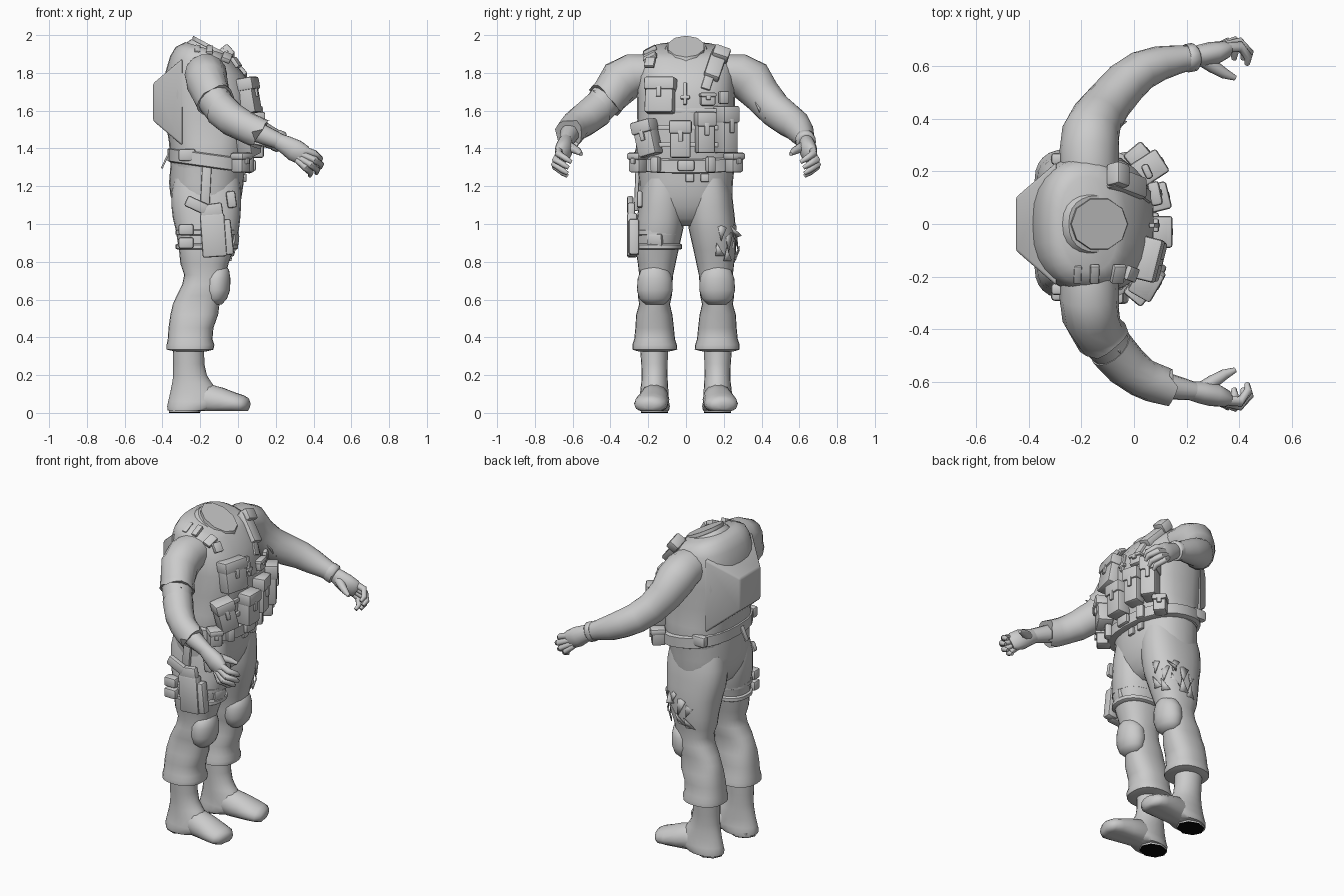
import bpy, bmesh, math, random
from mathutils import Vector, Euler

random.seed(4)


def material(name, v):
    m = bpy.data.materials.new(name)
    m.diffuse_color = (v, v, v, 1)
    return m


GREY = material("plain grey", 0.6)
BLACK = material("sole black", 0.002)


def finish(name, bm, mat=GREY, angle=50):
    bmesh.ops.recalc_face_normals(bm, faces=bm.faces)
    me = bpy.data.meshes.new(name)
    bm.to_mesh(me)
    bm.free()
    me.materials.append(mat)
    ob = bpy.data.objects.new(name, me)
    bpy.context.collection.objects.link(ob)
    bpy.ops.object.select_all(action='DESELECT')
    ob.select_set(True)
    bpy.context.view_layer.objects.active = ob
    bpy.ops.object.shade_smooth_by_angle(angle=math.radians(angle))
    return ob


def skin(name, rings, angle=50):
    """Bridge a list of point rings and cap both ends."""
    bm = bmesh.new()
    vs = [[bm.verts.new(p) for p in r] for r in rings]
    n = len(vs[0])
    for a, b in zip(vs, vs[1:]):
        for i in range(n):
            bm.faces.new((a[i], a[(i + 1) % n], b[(i + 1) % n], b[i]))
    bm.faces.new(vs[0])
    bm.faces.new(vs[-1])
    return finish(name, bm, angle=angle)


def loft(name, rows, n=24, power=0.85):
    """Horizontal rings: z, x0, x1, y0, y1, optional tilt along x."""
    rings = []
    for z, x0, x1, y0, y1, *tilt in rows:
        ring = []
        for i in range(n):
            c, s = math.cos(i * math.tau / n), math.sin(i * math.tau / n)
            dx = math.copysign(abs(c) ** power, c) * (x1 - x0) / 2
            dy = math.copysign(abs(s) ** power, s) * (y1 - y0) / 2
            ring.append(((x0 + x1) / 2 + dx, (y0 + y1) / 2 + dy, z + (tilt[0] * dx if tilt else 0)))
        rings.append(ring)
    return skin(name, rings)


def tube(name, rows, side=1, n=14, floor=None, jag=0):
    """Rings along a path: x, y, z, width radius, height radius."""
    pts = [Vector((r[0], r[1] * side, r[2])) for r in rows]
    rings = []
    for k, p in enumerate(pts):
        t = (pts[min(k + 1, len(pts) - 1)] - pts[max(k - 1, 0)]).normalized()
        a = t.cross(Vector((0, 0, 1))).normalized()
        b = a.cross(t)
        ring = []
        for i in range(n):
            w = i * math.tau / n
            q = p + a * math.cos(w) * rows[k][3] + b * math.sin(w) * rows[k][4]
            if jag and k == len(pts) - 1:
                q += t * random.uniform(-jag, jag)
            if floor is not None:
                q.z = max(q.z, floor)
            ring.append(q)
        rings.append(ring)
    return skin(name, rings)


def box(name, loc, size, rot=(0, 0, 0), taper=1.0, bevel=0.012):
    """Bevelled block, rotation in degrees, narrowed towards +x by taper."""
    bm = bmesh.new()
    bmesh.ops.create_cube(bm, size=1)
    e = Euler([math.radians(r) for r in rot])
    for v in bm.verts:
        f = taper if v.co.x > 0 else 1
        v.co = Vector((v.co.x * size[0], v.co.y * size[1] * f, v.co.z * size[2] * f))
    bmesh.ops.bevel(bm, geom=bm.edges[:], offset=bevel, segments=2, profile=0.5, affect='EDGES')
    for v in bm.verts:
        v.co = e.to_matrix() @ v.co + Vector(loc)
    return finish(name, bm, angle=35)


def pouch(name, loc, size, rot=(0, 0, 0)):
    """Pouch body with an overhanging lid and a buckle tab."""
    m = Euler([math.radians(r) for r in rot]).to_matrix()
    at = lambda x, y, z: Vector(loc) + m @ Vector((x, y, z))
    sx, sy, sz = size
    box(name, loc, size, rot)
    box(name + "_lid", at(0.005, 0, sz * 0.32), (sx + 0.01, sy + 0.012, sz * 0.36), rot)
    box(name + "_tab", at(sx / 2 + 0.005, 0, sz * 0.08), (0.014, 0.026, sz * 0.3), rot, bevel=0.004)


def band(name, z, box4, h, t=0.012, tilt=0.0):
    """Strap wrapped round an oval section."""
    x0, x1, y0, y1 = box4
    g = (x0 - t, x1 + t, y0 - t, y1 + t, tilt)
    loft(name, [(z - h / 2, x0, x1, y0, y1, tilt), (z - h / 2 + .006, *g),
                (z + h / 2 - .006, *g), (z + h / 2, x0, x1, y0, y1, tilt)])


def shards(name, tris):
    """Torn cloth strips, thin triangles."""
    bm = bmesh.new()
    for tri in tris:
        bm.faces.new([bm.verts.new(p) for p in tri])
    ob = finish(name, bm)
    mod = ob.modifiers.new("thickness", 'SOLIDIFY')
    mod.thickness = 0.006


# Torso in vest, neck and collar
loft("vest_torso", [
    (1.30, -.35, .04, -.26, .26), (1.37, -.362, .055, -.27, .27), (1.43, -.365, .06, -.262, .262),
    (1.55, -.385, .075, -.258, .258), (1.68, -.395, .075, -.26, .26), (1.79, -.385, .042, -.258, .258, -.05),
    (1.86, -.36, .0, -.247, .247, -.15), (1.905, -.33, -.03, -.228, .228, -.22),
    (1.93, -.28, -.06, -.18, .18, -.3)], 28, 0.8)
loft("collar", [(1.83, -.30, .035, -.16, .16, -.45), (1.89, -.275, .0, -.13, .13, -.5),
                (1.92, -.248, -.022, -.108, .108, -.52)])
loft("neck", [(1.88, -.25, -.02, -.105, .105, -.5), (1.94, -.238, -.025, -.10, .10, -.53)], 10, 1)
box("backpack", (-.372, 0, 1.645), (.155, .47, .46), (0, 0, 180), 0.43, 0.01)

# Trousers top
loft("trouser_hips", [(1.34, -.355, .04, -.262, .262), (1.22, -.365, .03, -.248, .248),
                      (1.15, -.358, .02, -.246, .246), (1.09, -.335, .0, -.235, .235),
                      (1.03, -.30, -.03, -.19, .19), (.99, -.25, -.08, -.10, .10)], 28)

HAND = [  # fingers: middle, end, root z
    ("index_finger", (.405, .675, 1.372), (.435, .635, 1.345), 1.405),
    ("middle_finger", (.405, .69, 1.34), (.44, .65, 1.315), 1.38),
    ("ring_finger", (.385, .695, 1.315), (.42, .655, 1.285), 1.358),
    ("little_finger", (.355, .69, 1.30), (.385, .655, 1.272), 1.34)]

for s, side in ((-1, "right"), (1, "left")):
    # Trouser leg with bloused hem
    def leg(rows):
        return [(z, a, b, s * c, s * d) for z, a, b, c, d in rows]
    loft(side + "_trouser_leg", leg([
        (1.24, -.34, .01, .01, .225), (1.16, -.354, .018, .003, .244), (1.09, -.352, .016, .003, .252),
        (1.03, -.345, .012, .006, .259), (.97, -.33, .005, .015, .264),
        (.86, -.312, -.025, .04, .266), (.79, -.305, -.05, .055, .255), (.73, -.285, -.065, .068, .248),
        (.68, -.295, -.075, .072, .25), (.62, -.325, -.085, .075, .255), (.575, -.345, -.098, .085, .248),
        (.52, -.358, -.105, .072, .264), (.45, -.368, -.13, .064, .268),
        (.39, -.372, -.135, .058, .274), (.36, -.378, -.125, .048, .284), (.335, -.378, -.13, .046, .284),
        (.325, -.33, -.17, .09, .25)]))
    # Knee pad
    loft(side + "_knee_pad", leg([
        (.775, -.14, -.06, .12, .205), (.755, -.17, -.047, .09, .24), (.71, -.19, -.04, .072, .256),
        (.65, -.19, -.042, .07, .26), (.605, -.18, -.058, .084, .247), (.575, -.16, -.085, .115, .215)]), 24, 1)
    # Boot shaft and foot
    loft(side + "_boot_shaft", leg([
        (.36, -.345, -.18, .095, .245), (.26, -.343, -.178, .097, .237), (.20, -.343, -.165, .098, .235),
        (.16, -.348, -.14, .096, .237), (.11, -.358, -.10, .093, .243),
        (.06, -.37, -.08, .09, .25), (.035, -.375, -.10, .085, .255), (.012, -.372, -.14, .09, .25)]), 20, 1)
    tube(side + "_boot_foot", [(-.25, .167, .07, .06, .06), (-.16, .168, .07, .08, .085),
                               (-.09, .176, .06, .085, .075), (-.02, .185, .05, .09, .058),
                               (.025, .19, .043, .084, .05), (.05, .194, .04, .06, .038),
                               (.06, .196, .038, .025, .018)], s, floor=.01)
    # Heel with dark underside
    loft(side + "_heel", leg([(0.004, -.365, -.2, .095, .238), (.03, -.37, -.19, .09, .242)]), 8, 1)
    ob = loft(side + "_heel_underside", leg([(0, -.365, -.2, .095, .238), (.004, -.365, -.2, .095, .238)]), 8, 1)
    ob.data.materials[0] = BLACK

    # Sleeved arm
    arm = [(-.17, .20, 1.80, .11, .10), (-.17, .28, 1.79, .113, .115), (-.165, .345, 1.755, .11, .12),
           (-.14, .405, 1.68, .098, .102), (-.09, .47, 1.605, .088, .095), (-.03, .538, 1.553, .084, .09),
           (.03, .585, 1.52, .076, .083), (.10, .612, 1.485, .066, .074)]
    if s > 0:
        tube("left_sleeve", arm + [(.165, .625, 1.46, .055, .06), (.225, .635, 1.435, .046, .052)])
        tube("left_cuff", [(.195, .63, 1.447, .05, .055), (.20, .63, 1.445, .054, .059),
                           (.228, .635, 1.433, .054, .059), (.234, .636, 1.43, .045, .05)])
    else:
        tube("right_upper_sleeve", arm[:4] + [(-.12, .432, 1.648, .101, .106)], s, jag=.02)
        tube("right_elbow", [(x, y, z, a * .94, b * .94) for x, y, z, a, b in arm[3:6]], s)
        tube("right_lower_sleeve", arm[4:7] + [(.07, .602, 1.50, .075, .082), (.115, .618, 1.48, .072, .082)],
             s, jag=.035)
        tube("right_wrist", [(.02, .59, 1.52, .055, .06), (.13, .618, 1.475, .05, .052),
                             (.225, .635, 1.435, .036, .042)], s)

    # Hand: palm, curled fingers, thumb
    tube(side + "_palm", [(.20, .632, 1.445, .033, .04), (.25, .64, 1.42, .042, .05),
                          (.30, .648, 1.39, .046, .06), (.345, .662, 1.365, .034, .055),
                          (.36, .67, 1.355, .018, .04)], s)
    for name, mid, end, rz in HAND:
        tube(side + "_" + name, [(.315, .667, rz, .02, .02), (*mid, .02, .019),
                                 (*end, .017, .016), (end[0] - .005, end[1] - .028, end[2] - .018, .01, .01)],
             s, 8)
    tube(side + "_thumb", [(.25, .635, 1.42, .03, .028), (.30, .60, 1.40, .026, .025),
                           (.345, .572, 1.385, .02, .019), (.385, .555, 1.37, .01, .01)], s, 8)

    # Belt side pouches
    pouch(side + "_belt_pouch", (.015, s * .252, 1.325), (.08, .075, .105), (0, 0, s * 40))
    box(side + "_rear_belt_pouch", (-.27, s * .248, 1.365), (.09, .045, .065))

# Belt and buckles
band("belt", 1.335, (-.36, .062, -.278, .278), .075, tilt=-.14)
box("belt_buckle", (.08, .0, 1.31), (.03, .09, .06))
for y in (-.16, .13):
    box("belt_keeper", (.06, y, 1.315), (.04, .05, .085), (0, 0, 30 * y / .15))
for y in (.02, .10):
    box("belt_hanger", (.035, y, 1.245), (.02, .045, .045), bevel=.006)
box("belt_tail", (-.385, -.03, 1.335), (.01, .03, .09), (0, 25, 0), bevel=.003)

# Chest pouches
pouch("chest_radio_pouch", (.058, -.135, 1.68), (.08, .155, .19), (0, -10, -14))
pouch("right_side_pouch", (.052, -.205, 1.455), (.09, .11, .19), (14, 0, -30))
pouch("centre_pouch", (.092, -.03, 1.45), (.09, .11, .20), (0, 0, 0))
pouch("left_centre_pouch", (.082, .10, 1.485), (.085, .095, .22), (0, 0, 14))
pouch("left_side_pouch", (.055, .21, 1.50), (.11, .09, .25), (0, 0, 33))
pouch("small_chest_pouch", (.078, .115, 1.66), (.035, .08, .07), (0, -6, 12))
box("small_side_pouch", (.05, .20, 1.67), (.03, .06, .07), (0, 0, 25))
box("chest_clip", (.078, -.005, 1.69), (.022, .018, .12), (0, -10, 0), bevel=.005)
box("chest_clip_bar", (.083, -.005, 1.67), (.022, .05, .018), (0, -10, 0), bevel=.005)
for k in range(3):
    box("chest_webbing", (.065, .03, 1.60 - .09 * k), (.02, .36, .025), bevel=.005)

# Shoulder gear
box("left_shoulder_pouch", (-.03, .155, 1.84), (.055, .085, .19), (-24, -38, 15))
box("left_shoulder_pouch_lid", (-.06, .185, 1.90), (.065, .09, .07), (-24, -38, 15))
box("left_chest_strap", (.032, .12, 1.77), (.02, .05, .13), (-20, -22, 10), bevel=.006)
for x, w, z in ((-.215, .03, 1.922), (-.15, .035, 1.92), (-.06, .05, 1.882)):
    box("right_shoulder_tab", (x, -.19, z), (w, .075, .026), (28, 22 if x > -.1 else 5, 0), bevel=.006)
box("right_chest_badge", (-.01, -.19, 1.855), (.025, .055, .06), (0, -35, -20), bevel=.006)

# Thigh holster with pistol, straps and pouches
box("holster_drop_strap", (-.17, -.26, 1.20), (.05, .022, .26), (-2, 3, 0), bevel=.006)
box("holster_body", (-.13, -.285, .94), (.13, .055, .23), (0, -4, 0))
box("holster_front_plate", (-.065, -.276, .93), (.07, .055, .19), (0, -6, 0))
box("pistol_slide", (-.14, -.29, 1.065), (.12, .04, .085), (0, -8, 0))
box("pistol_grip", (-.22, -.295, 1.10), (.12, .035, .06), (0, 25, 0))
box("thigh_front_clip", (-.035, -.245, 1.13), (.05, .03, .09), (0, -8, 0))
for z in (.90, .97):
    box("thigh_rear_pouch", (-.275, -.262, z), (.08, .06, .06))
for z in (.88, .955):
    band("thigh_strap", z, (-.32, -.01, -.265, -.03), .032, t=.01)
box("thigh_front_pouch", (-.02, -.165, .915), (.035, .085, .07), (0, 6, -15))

# Torn cloth on left thigh, left sleeve and right sleeve
tears = []
for k, (w, z) in enumerate(((10, 1.0), (32, .97), (55, 1.01), (78, .98), (100, .96))):
    c, d = math.cos(math.radians(w)), math.sin(math.radians(w))
    p = Vector((-.155 + .155 * c, .145 + .116 * d, z))
    q = p + Vector((-.06 * d, .05 * c, -.02))
    tears.append((p, q, p + Vector((-.01 * d, .02, -.09 - .03 * (k % 2)))))
    low = p + Vector((-.02 * c, -.008, z * -.17))
    tears.append((low, low + Vector((-.06 * d, .05 * c, 0)), low + Vector((.02 * c, .03 * d, .07))))
tears.append(((-.05, .24, .99), (-.10, .26, .93), (-.07, .295, .94)))
shards("left_thigh_torn_cloth", tears)
shards("left_sleeve_torn_cloth", [
    ((-.06, .36 + .035 * k, 1.66 - .03 * k), (-.055, .40 + .035 * k, 1.64 - .03 * k),
     (-.025, .39 + .03 * k, 1.59 - .03 * k)) for k in range(4)])
shards("right_sleeve_torn_cloth", [
    ((-.07, -.41, 1.65), (-.09, -.44, 1.69), (-.05, -.49, 1.71)),
    ((-.12, -.48, 1.66), (-.15, -.47, 1.67), (-.11, -.51, 1.64)),
    ((.09, -.58, 1.55), (.10, -.64, 1.53), (.19, -.62, 1.48)),
    ((.09, -.56, 1.46), (.08, -.61, 1.43), (.15, -.58, 1.41))])
